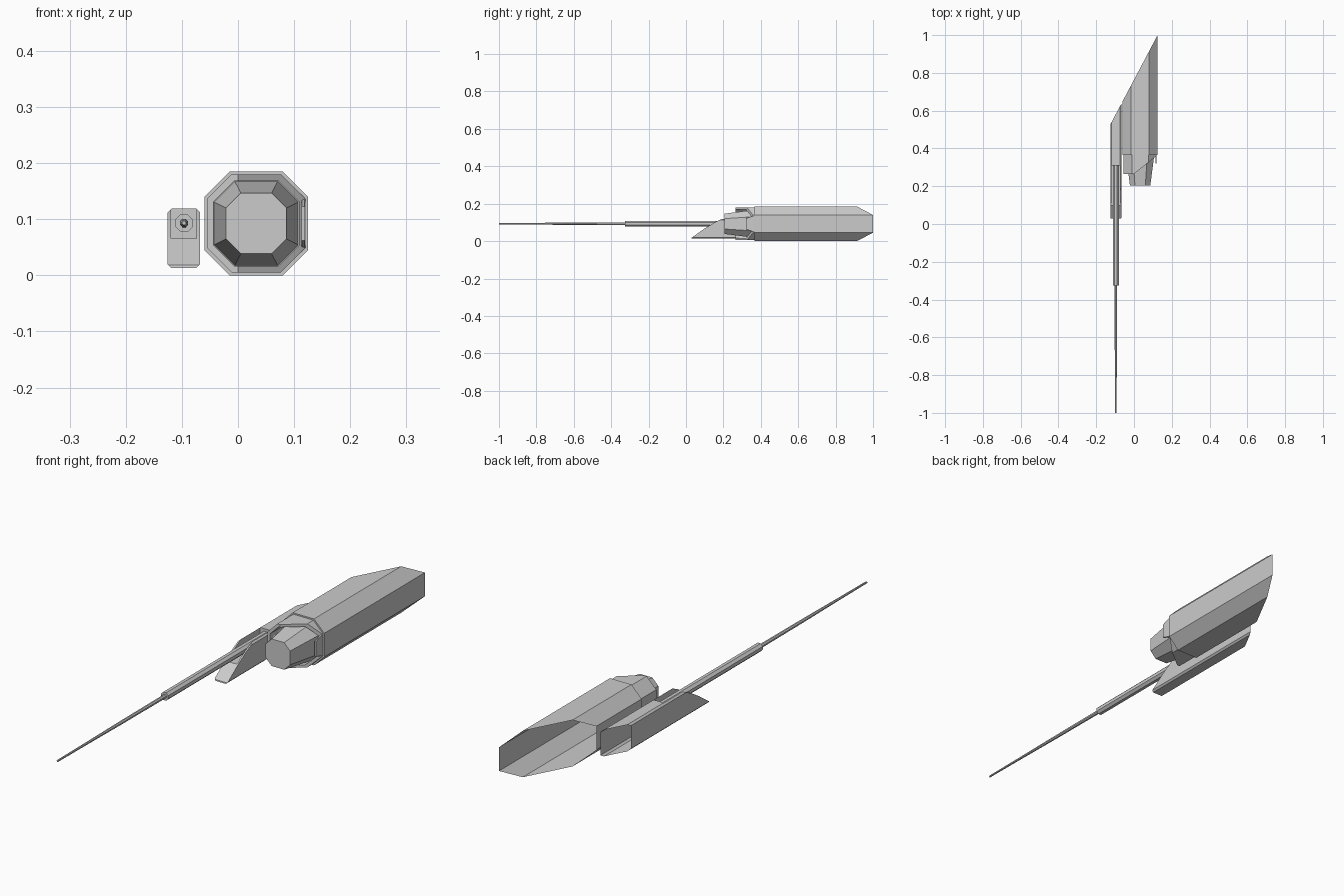
import bpy, bmesh, math
from mathutils import Vector

if "Cube" in bpy.data.objects:
    bpy.data.objects.remove(bpy.data.objects["Cube"], do_unlink=True)

grey = bpy.data.materials.new("plain_grey")
grey.use_nodes = True
grey.diffuse_color = (0.6, 0.6, 0.6, 1)
grey.node_tree.nodes["Principled BSDF"].inputs["Base Color"].default_value = (0.6, 0.6, 0.6, 1)

HULL_X, HULL_Z = 0.0325, 0.0925
POD_X, POD_Z = -0.0965, 0.066
REAR_POINT, REAR_NORMAL = Vector((0.125, 1, 0)), Vector((-1.89, 1, 0))


def octagon(cx, cz, w, h, cut):
    """Rectangle with cut corners, half sizes w and h, as x-z points."""
    pts = []
    for sx, sz in ((1, 1), (-1, 1), (-1, -1), (1, -1)):
        pair = [(cx + sx * w, cz + sz * (h - cut)), (cx + sx * (w - cut), cz + sz * h)]
        pts += pair if sx * sz > 0 else pair[::-1]
    return pts


def hull_octagon(r):
    return octagon(HULL_X, HULL_Z, r, r, r * 0.49)


def circle(r, sides=8):
    return [(-0.096 + r * math.cos(math.tau * (i + 0.5) / sides),
             0.093 + r * math.sin(math.tau * (i + 0.5) / sides)) for i in range(sides)]


def loft(bm, sections, front=True, back=True):
    """Skin a list of (y, x-z points) sections."""
    rings = [[bm.verts.new((x, y, z)) for x, z in pts] for y, pts in sections]
    n = len(rings[0])
    for a, b in zip(rings, rings[1:]):
        for i in range(n):
            j = (i + 1) % n
            bm.faces.new((a[i], a[j], b[j], b[i]))
    if front:
        bm.faces.new(rings[0][::-1])
    if back:
        bm.faces.new(rings[-1])
    bmesh.ops.recalc_face_normals(bm, faces=bm.faces)


def slice_off(bm, point, normal):
    bmesh.ops.bisect_plane(bm, geom=bm.verts[:] + bm.edges[:] + bm.faces[:],
                           plane_co=point, plane_no=normal, clear_outer=True)


def finish(name, bm):
    mesh = bpy.data.meshes.new(name)
    bm.to_mesh(mesh)
    bm.free()
    mesh.materials.append(grey)
    obj = bpy.data.objects.new(name, mesh)
    bpy.context.collection.objects.link(obj)
    return obj


# Main hull: octagonal shell, open and slanted at the rear
bm = bmesh.new()
loft(bm, [(0.365, hull_octagon(0.0925)), (1.2, hull_octagon(0.0925))], back=False)
slice_off(bm, REAR_POINT, REAR_NORMAL)
finish("hull", bm)

# Tapered nose
bm = bmesh.new()
loft(bm, [(0.205, hull_octagon(0.054)), (0.366, hull_octagon(0.075))])
finish("nose", bm)

# Collar: hollow ring around the nose, cut at a slant
bm = bmesh.new()
for r in (0.087, 0.076):
    loft(bm, [(0.265, hull_octagon(r)), (0.37, hull_octagon(r))], front=False, back=False)
slice_off(bm, Vector((0, 0.265, 0)), Vector((0.8, -1, 0)))
rim = [e for e in bm.edges if e.is_boundary and min(v.co.y for v in e.verts) < 0.3695]
bmesh.ops.bridge_loops(bm, edges=rim)
bmesh.ops.recalc_face_normals(bm, faces=bm.faces)
finish("collar", bm)

# Small tapered plate on the side of the collar
bm = bmesh.new()
loft(bm, [(0.32, octagon(0.1165, 0.0925, 0.003, 0.03, 0.001)),
          (0.366, octagon(0.1165, 0.0925, 0.0035, 0.045, 0.001))])
finish("side_plate", bm)

# Side pod: swept-up front, open channel on top, slanted open rear
bm = bmesh.new()
loft(bm, [(0.0, octagon(POD_X, POD_Z, 0.029, 0.053, 0.007)),
          (0.9, octagon(POD_X, POD_Z, 0.029, 0.053, 0.007))])
pod = finish("side_pod", bm)

bm = bmesh.new()
sweep = [(0.027, 0.0), (0.03, 0.018), (0.1, 0.068), (0.15, 0.098), (0.205, 0.125), (0.205, 0.2), (-0.1, 0.2), (-0.1, 0.0)]
sides = [[bm.verts.new((x, y, z)) for y, z in sweep] for x in (-0.2, 0.0)]
bm.faces.new(sides[0])
bm.faces.new(sides[1][::-1])
for i in range(len(sweep)):
    j = (i + 1) % len(sweep)
    bm.faces.new((sides[0][i], sides[0][j], sides[1][j], sides[1][i]))
bmesh.ops.recalc_face_normals(bm, faces=bm.faces)
front_cutter = finish("front_cutter", bm)

bm = bmesh.new()
loft(bm, [(y, [(POD_X + sx * 0.0225, z) for sx, z in ((1, 0.066), (1, 0.2), (-1, 0.2), (-1, 0.066))])
          for y in (-0.1, 0.31)])
channel_cutter = finish("channel_cutter", bm)

for cutter in (front_cutter, channel_cutter):
    cutter.hide_render = True
    mod = pod.modifiers.new(cutter.name, "BOOLEAN")
    mod.object = cutter
    mod.operation = "DIFFERENCE"
    mod.solver = "EXACT"
bpy.context.view_layer.update()
carved = bpy.data.meshes.new_from_object(pod.evaluated_get(bpy.context.evaluated_depsgraph_get()))
pod.modifiers.clear()
bm = bmesh.new()
bm.from_mesh(carved)
slice_off(bm, REAR_POINT, REAR_NORMAL)
bm.to_mesh(pod.data)
bm.free()
for cutter in (front_cutter, channel_cutter):
    bpy.data.objects.remove(cutter, do_unlink=True)

# Barrel sleeve and long thin rod
bm = bmesh.new()
loft(bm, [(-0.325, circle(0.017)), (0.312, circle(0.017))])
finish("barrel_sleeve", bm)

bm = bmesh.new()
loft(bm, [(-1.0, circle(0.004)), (-0.82, circle(0.005)), (-0.6, circle(0.007)), (-0.3, circle(0.008))])
finish("barrel_rod", bm)
